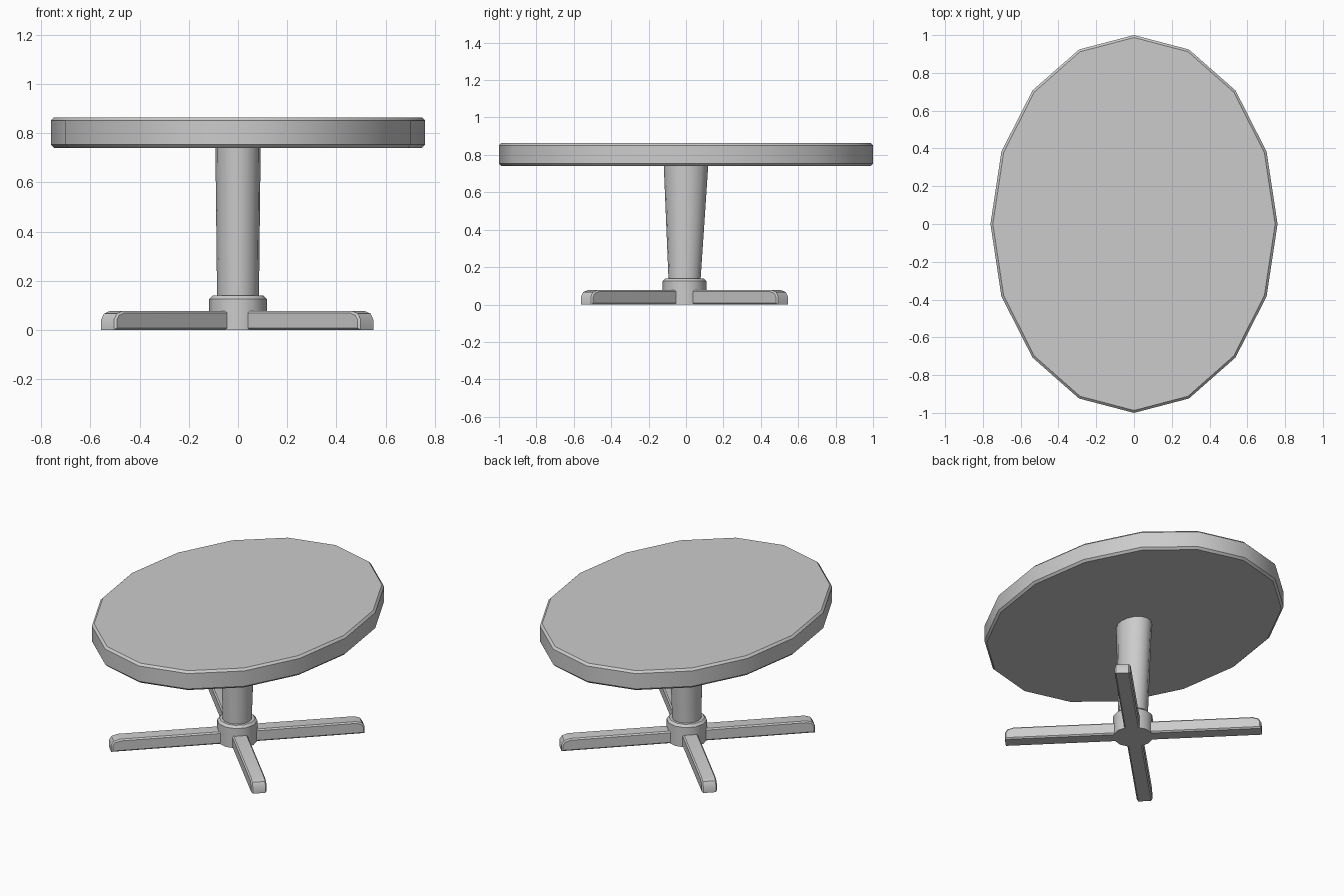
import bpy, bmesh, math

if "Cube" in bpy.data.objects:
    bpy.data.objects.remove(bpy.data.objects["Cube"])


def finish(name, bm, angle):
    bmesh.ops.recalc_face_normals(bm, faces=bm.faces)
    mesh = bpy.data.meshes.new(name)
    bm.to_mesh(mesh)
    bm.free()
    ob = bpy.data.objects.new(name, mesh)
    bpy.context.collection.objects.link(ob)
    bpy.ops.object.select_all(action='DESELECT')
    ob.select_set(True)
    bpy.context.view_layer.objects.active = ob
    bpy.ops.object.shade_smooth_by_angle(angle=math.radians(angle))
    return ob


def loft(name, sides, rings, angle=32):
    """Capped stack of elliptical rings: (z, x radius, y radius, y centre)."""
    bm = bmesh.new()
    loops = []
    for z, rx, ry, cy in rings:
        loops.append([bm.verts.new((rx * math.cos(2 * math.pi * i / sides),
                                    cy + ry * math.sin(2 * math.pi * i / sides), z))
                      for i in range(sides)])
    for a, b in zip(loops, loops[1:]):
        for i in range(sides):
            j = (i + 1) % sides
            bm.faces.new((a[i], a[j], b[j], b[i]))
    bm.faces.new(loops[0][::-1])
    bm.faces.new(loops[-1])
    return finish(name, bm, angle)


BASE_Y = -0.008

# Oval top with chamfered rims
loft("table_top", 16, [(0.74, 0.747, 0.987, 0), (0.753, 0.76, 1.0, 0),
                       (0.851, 0.76, 1.0, 0), (0.864, 0.747, 0.987, 0)])

# Column, widening to an oval under the top
loft("column", 16, [(0.12, 0.085, 0.085, BASE_Y), (0.745, 0.092, 0.119, 0)])

# Hub at the foot of the column
loft("hub", 12, [(0.0, 0.117, 0.117, BASE_Y), (0.126, 0.117, 0.117, BASE_Y),
                 (0.14, 0.103, 0.103, BASE_Y)], 35)

# Four diagonal feet with rounded upper tips
profile = [(0.05, 0), (0.745, 0), (0.745, 0.042), (0.73, 0.066), (0.695, 0.077), (0.05, 0.077)]
HALF = 0.045
for k, label in enumerate(("back_right", "back_left", "front_left", "front_right")):
    bm = bmesh.new()
    face = bm.faces.new([bm.verts.new((x, -HALF, z)) for x, z in profile])
    new = bmesh.ops.extrude_face_region(bm, geom=[face])["geom"]
    bmesh.ops.translate(bm, vec=(0, 2 * HALF, 0),
                        verts=[g for g in new if isinstance(g, bmesh.types.BMVert)])
    # soften the long rims of both side faces
    rims = [e for e in bm.edges if abs(e.verts[0].co.y - e.verts[1].co.y) < 1e-5]
    bmesh.ops.bevel(bm, geom=rims, offset=0.008, segments=1, affect='EDGES')
    foot = finish(label + "_foot", bm, 35)
    foot.location = (-0.003, BASE_Y, 0)
    foot.rotation_euler.z = math.radians(45 + 90 * k)
